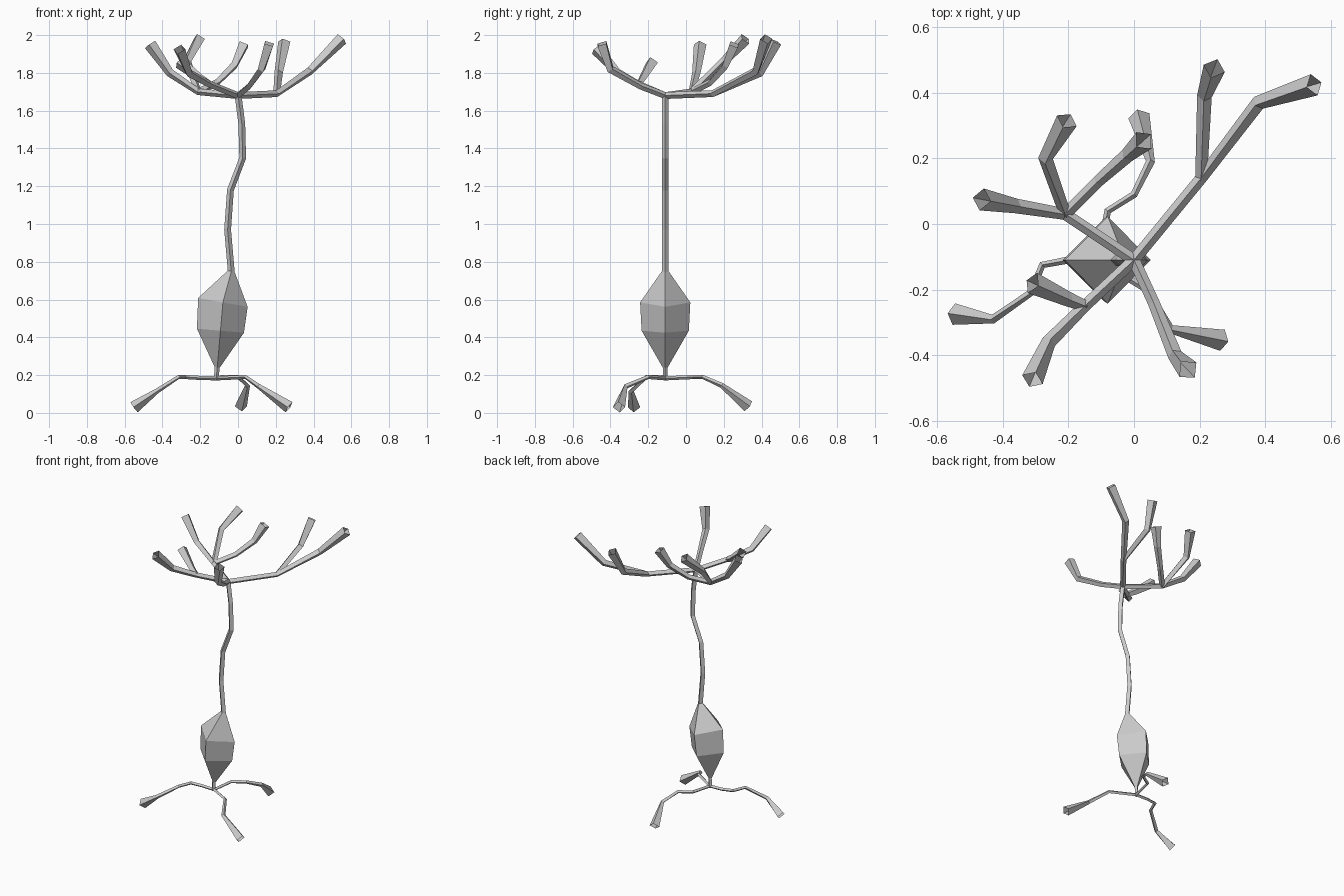
import bpy, bmesh
from mathutils import Vector

if "Cube" in bpy.data.objects:
    bpy.data.objects.remove(bpy.data.objects["Cube"])

X, Z = Vector((1, 0, 0)), Vector((0, 0, 1))


def tube(name, path, radii, ref=Z):
    """Four-sided open tube along a path, one corner towards ref."""
    pts = [Vector(p) for p in path]
    bm = bmesh.new()
    rings = []
    for i, (p, r) in enumerate(zip(pts, radii)):
        t = Vector((0, 0, 0))
        if i > 0:
            t += (p - pts[i - 1]).normalized()
        if i < len(pts) - 1:
            t += (pts[i + 1] - p).normalized()
        t.normalize()
        u = ref.cross(t).normalized()
        v = t.cross(u)
        rings.append([bm.verts.new(p + d * r) for d in (u, v, -u, -v)])
    for a, b in zip(rings, rings[1:]):
        for k in range(4):
            j = (k + 1) % 4
            bm.faces.new((a[k], a[j], b[j], b[k]))
    mesh = bpy.data.meshes.new(name)
    bm.to_mesh(mesh)
    bm.free()
    bpy.context.collection.objects.link(bpy.data.objects.new(name, mesh))


def limb(name, path, thin, flare):
    """Even branch that widens towards its open tip."""
    tube(name, path, [thin] * (len(path) - 2) + [thin * 1.25, flare])


Y0 = -0.11

# Swollen cell body, with the stalk above and the short stem below
tube("cell_body", [(-0.11, Y0, 0.24), (-0.093, Y0, 0.435), (-0.08, Y0, 0.585), (-0.035, Y0, 0.75)],
     [0.013, 0.125, 0.133, 0.018], X)
tube("stalk", [(-0.035, Y0, 0.74), (-0.055, Y0, 0.97), (-0.04, Y0, 1.18), (0.025, Y0, 1.35),
               (0.02, Y0, 1.53), (0, Y0, 1.685)], [0.018] * 6, X)
tube("root_stem", [(-0.115, Y0, 0.175), (-0.11, Y0, 0.25)], [0.013, 0.013], X)

# Crown branches
crown = (0, Y0, 1.68)
fork_r, fork_l, fork_f = (0.205, 0.14, 1.69), (-0.21, 0.03, 1.70), (-0.15, -0.25, 1.74)
branches = {
    "branch_right": [crown, fork_r, (0.38, 0.37, 1.81), (0.55, 0.425, 1.98)],
    "branch_right_fork": [fork_r, (0.215, 0.39, 1.80), (0.245, 0.475, 1.965)],
    "branch_left": [crown, fork_l, (-0.36, 0.055, 1.80), (-0.465, 0.075, 1.95)],
    "branch_left_fork_a": [fork_l, (-0.27, 0.20, 1.86), (-0.205, 0.315, 1.98)],
    "branch_left_fork_b": [fork_l, (-0.11, 0.13, 1.75), (-0.02, 0.21, 1.84), (0.03, 0.255, 1.95)],
    "branch_front_left": [crown, fork_f, (-0.26, -0.36, 1.80), (-0.31, -0.475, 1.925)],
    "branch_front_left_fork": [fork_f, (-0.2, -0.23, 1.77), (-0.31, -0.18, 1.855)],
    "branch_front_right": [crown, (0.06, -0.24, 1.73), (0.125, -0.40, 1.82), (0.165, -0.445, 1.955)],
}
for name, path in branches.items():
    limb(name, path, 0.018, 0.034)

# Thin roots that reach down to the ground
base = (-0.11, Y0, 0.183)
roots = {
    "root_right": [base, (0.04, -0.20, 0.19), (0.11, -0.32, 0.14), (0.27, -0.355, 0.03)],
    "root_back": [base, (-0.08, 0.04, 0.19), (0, 0.09, 0.19), (0.05, 0.19, 0.145), (0.015, 0.33, 0.035)],
    "root_left": [base, (-0.2, -0.11, 0.185), (-0.28, -0.125, 0.19), (-0.315, -0.21, 0.19),
                  (-0.43, -0.29, 0.115), (-0.55, -0.275, 0.03)],
}
for name, path in roots.items():
    limb(name, path, 0.011, 0.033)
